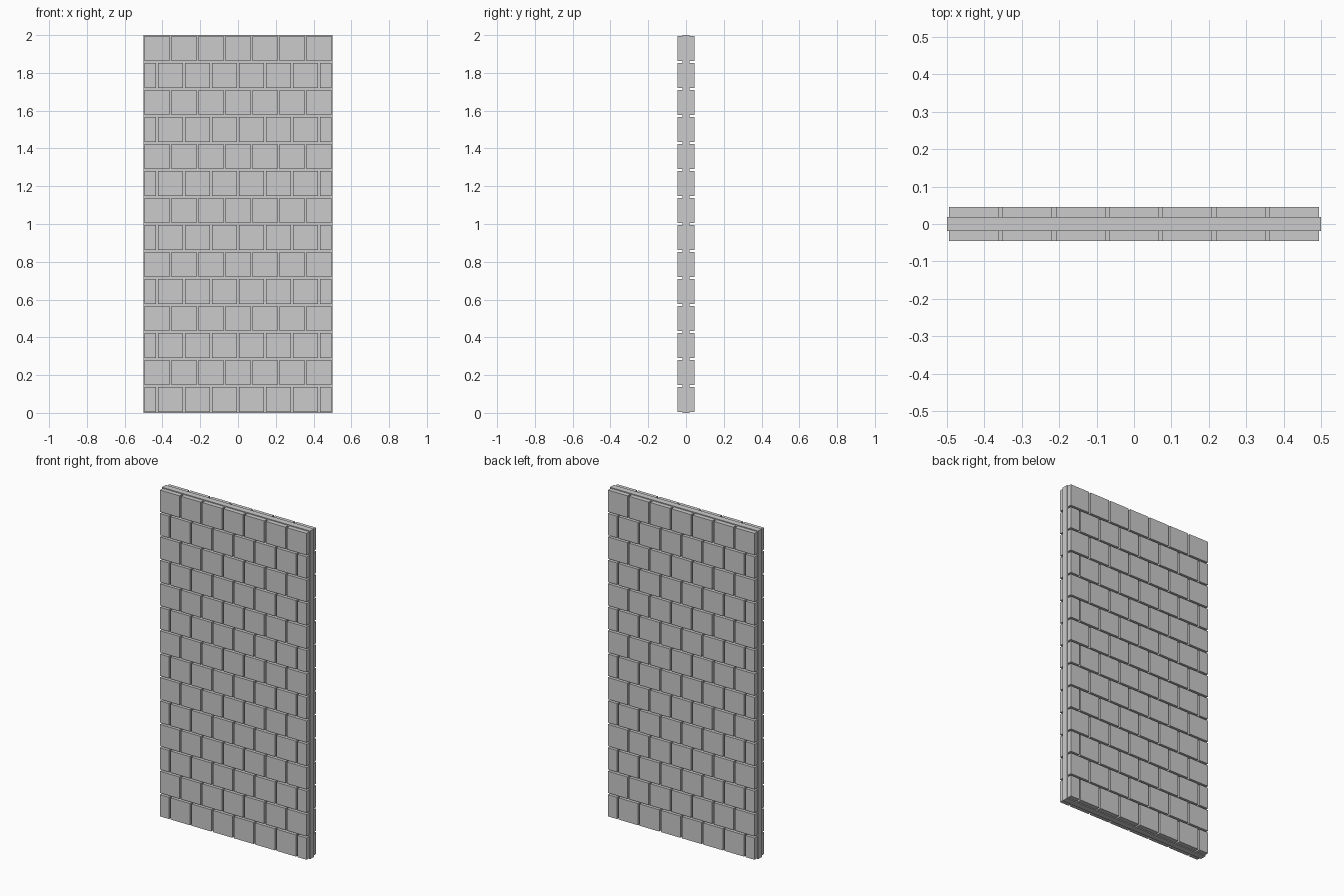
import bpy, bmesh
from mathutils import Matrix

if "Cube" in bpy.data.objects:
    bpy.data.objects.remove(bpy.data.objects["Cube"])

COLS, ROWS = 7, 14
PITCH = 1.0 / COLS          # square brick cell
GAP = 0.0105                # mortar joint
CORE_Y, FACE_Y = 0.0185, 0.046


def add_box(bm, x0, x1, y0, y1, z0, z1):
    centre = ((x0 + x1) / 2, (y0 + y1) / 2, (z0 + z1) / 2)
    size = (x1 - x0, y1 - y0, z1 - z0, 1)
    bmesh.ops.create_cube(bm, size=1,
                          matrix=Matrix.Translation(centre) @ Matrix.Diagonal(size))


def make_object(name, bm):
    mesh = bpy.data.meshes.new(name)
    bm.to_mesh(mesh)
    bm.free()
    obj = bpy.data.objects.new(name, mesh)
    bpy.context.collection.objects.link(obj)
    return obj


# Mortar slab in the middle of the wall
bm = bmesh.new()
add_box(bm, -0.5, 0.5, -CORE_Y, CORE_Y, 0, 2)
make_object("mortar_core", bm)

# Front bricks: alternate courses are shifted half a brick
bm = bmesh.new()
for row in range(ROWS):
    edges = [-0.5 + i * PITCH for i in range(COLS + 1)]
    if row % 2 == 0:
        edges = [-0.5] + [e + PITCH / 2 for e in edges[:-1]] + [0.5]
    for x0, x1 in zip(edges, edges[1:]):
        add_box(bm, x0 + GAP / 2, x1 - GAP / 2, -FACE_Y, -CORE_Y + 0.001,
                row * PITCH + GAP / 2, (row + 1) * PITCH - GAP / 2)
bricks = make_object("bricks", bm)

# Same bricks on the back
mirror = bricks.modifiers.new("back_side", 'MIRROR')
mirror.use_axis = (False, True, False)
mirror.use_mirror_merge = False
